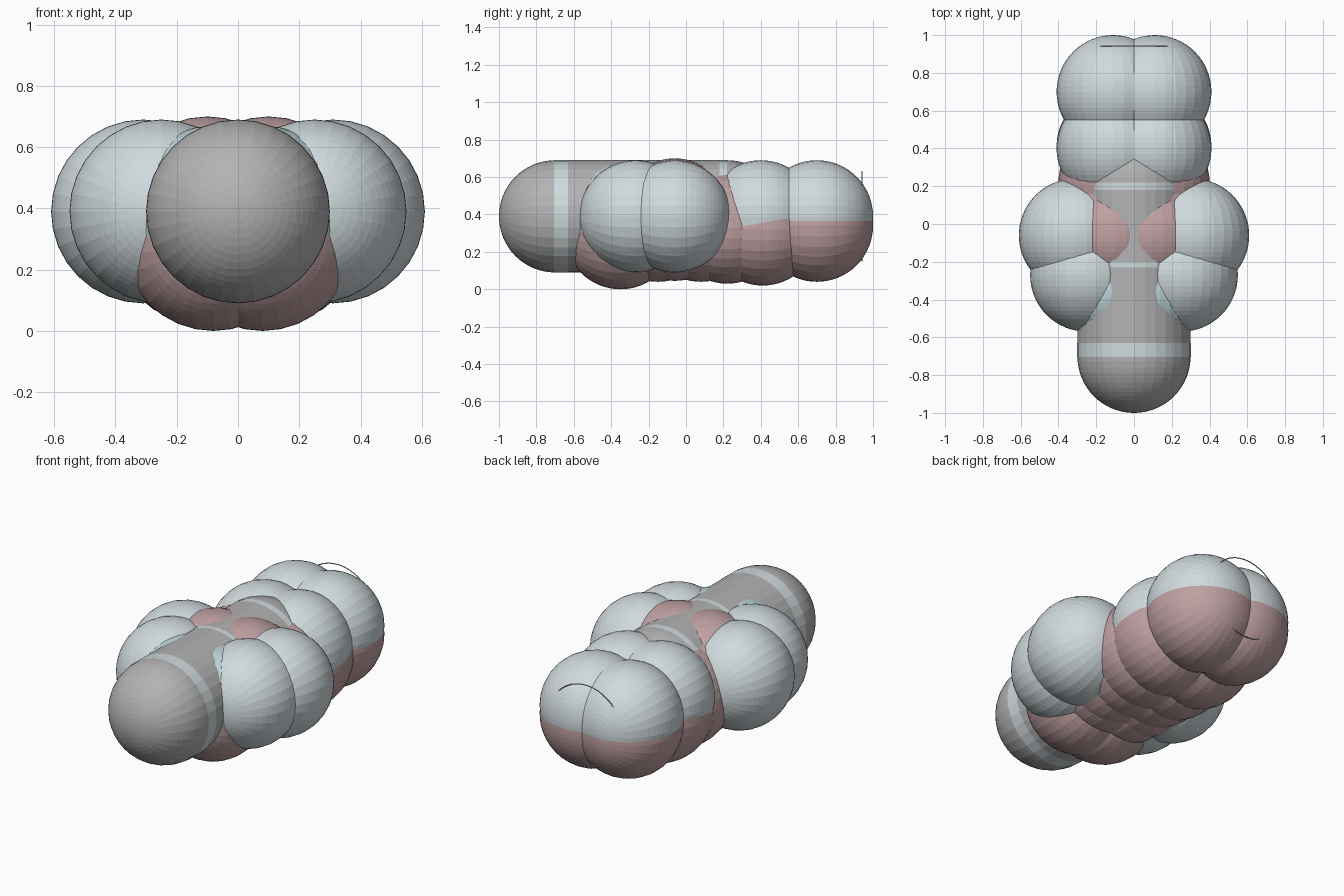
import bpy
from math import radians

if "Cube" in bpy.data.objects:
    bpy.data.objects.remove(bpy.data.objects["Cube"])

R = 0.30   # every ball shares one radius
AXIS_Z = 0.39


def material(name, rgb):
    m = bpy.data.materials.new(name)
    m.diffuse_color = (*rgb, 1)
    m.use_nodes = True
    m.node_tree.nodes["Principled BSDF"].inputs["Base Color"].default_value = m.diffuse_color
    return m


GREY = material("grey", (0.45, 0.45, 0.45))
PALE = material("pale_blue", (0.63, 0.70, 0.73))
PINK = material("dusty_pink", (0.52, 0.35, 0.36))
TEAL = material("soft_teal", (0.50, 0.67, 0.69))


def finish(name, mat):
    ob = bpy.context.object
    ob.name = name
    ob.data.materials.append(mat)
    return ob


def ball(name, mat, x, y, z):
    """Faceted ball with its poles along y; off-centre balls come in pairs."""
    for side in ((1, -1) if x else (1,)):
        bpy.ops.mesh.primitive_uv_sphere_add(
            segments=32, ring_count=32, radius=R,
            location=(side * x, y, z), rotation=(radians(90), 0, 0))
        label = "" if not x else ("_right" if side > 0 else "_left")
        finish(name + label, mat)


def tube(name, mat, y0, y1, radius):
    bpy.ops.mesh.primitive_cylinder_add(
        vertices=32, radius=radius, depth=y1 - y0, end_fill_type='NOTHING',
        location=(0, (y0 + y1) / 2, AXIS_Z), rotation=(radians(90), 0, 0))
    finish(name, mat)


# central spine: a round-ended capsule
ball("spine_front_end", GREY, 0, -0.70, AXIS_Z)
tube("spine_tube", GREY, -0.70, 0.22, R)
ball("spine_back_end", GREY, 0, 0.22, AXIS_Z)

# pale bands around the spine
for i, (a, b) in enumerate([(-0.705, -0.63), (-0.23, -0.20), (0.18, 0.22)]):
    tube(f"spine_band_{i + 1}", PALE, a, b, R + 0.001)

# pale outer balls
ball("shoulder_front", PALE, 0.25, -0.27, AXIS_Z)
ball("shoulder_back", PALE, 0.31, -0.06, AXIS_Z)
ball("rear_inner", PALE, 0.11, 0.40, AXIS_Z)
ball("rear_outer", PALE, 0.11, 0.70, AXIS_Z)

# teal inserts and raised pink inserts beside the spine
ball("teal_insert", TEAL, 0.08, -0.36, 0.37)
ball("top_insert", PINK, 0.10, -0.06, 0.40)

# pink underside row
for i, (x, y, z) in enumerate([(0.08, -0.35, 0.30), (0.08, -0.15, 0.34),
                               (0.10, -0.06, 0.345), (0.09, 0.08, 0.34),
                               (0.10, 0.22, 0.33), (0.11, 0.41, 0.32),
                               (0.11, 0.70, 0.34)]):
    ball(f"underside_{i + 1}", PINK, x, y, z)

# thin ring at the back
bpy.ops.mesh.primitive_torus_add(
    major_radius=0.24, minor_radius=0.003, major_segments=64, minor_segments=6,
    location=(0, 0.942, AXIS_Z), rotation=(radians(90), 0, 0))
finish("back_ring", GREY)
